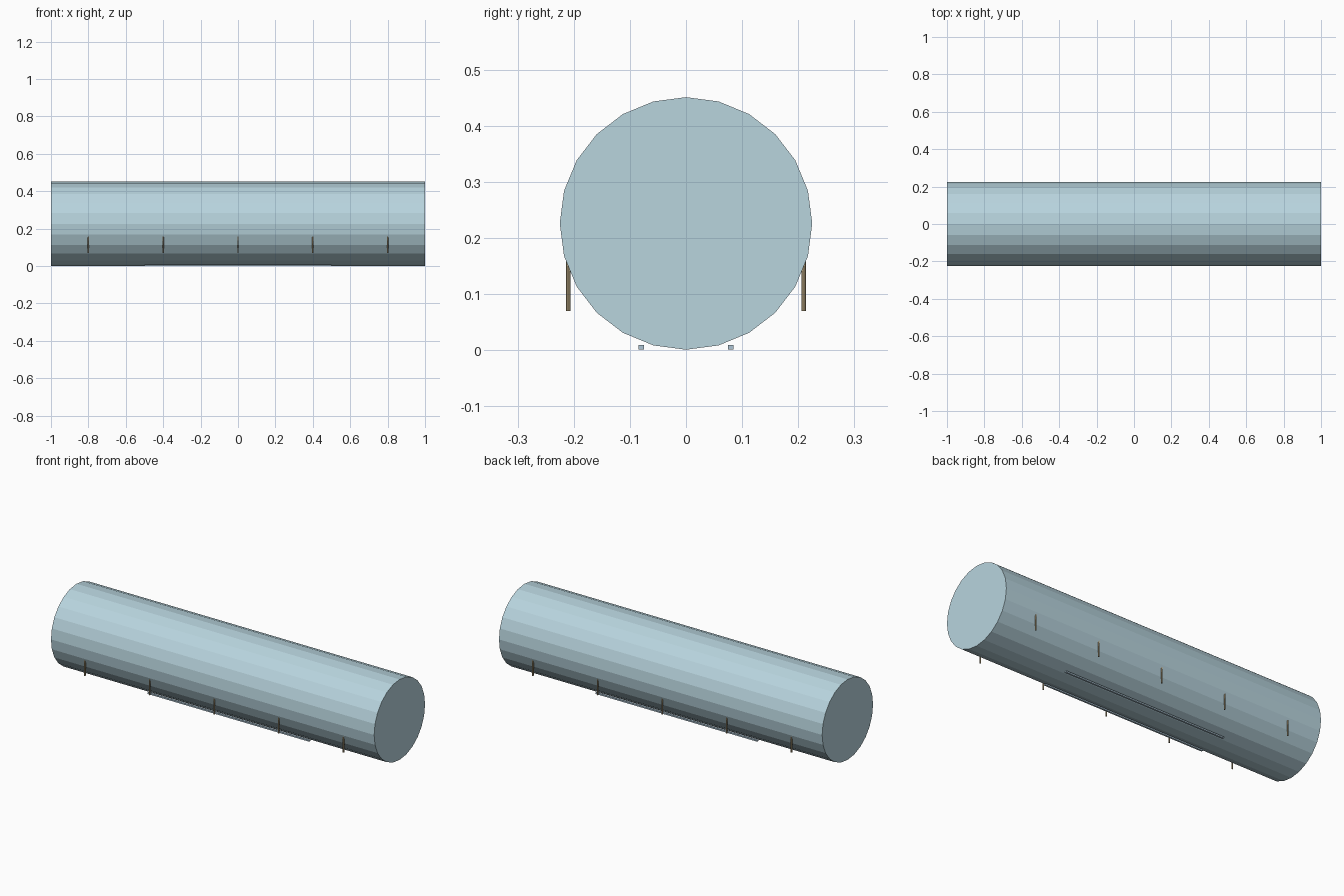
import bpy
import math

if "Cube" in bpy.data.objects:
    bpy.data.objects.remove(bpy.data.objects["Cube"])


def material(name, rgb):
    m = bpy.data.materials.new(name)
    m.diffuse_color = (*rgb, 1.0)
    m.use_nodes = True
    m.node_tree.nodes["Principled BSDF"].inputs["Base Color"].default_value = m.diffuse_color
    return m


pale_blue = material("pale_blue", (0.48, 0.66, 0.73))
steel_blue = material("steel_blue", (0.42, 0.56, 0.66))
tan = material("tan", (0.42, 0.33, 0.19))


def finish(name, mat):
    ob = bpy.context.object
    ob.name = name
    ob.data.materials.append(mat)
    bpy.ops.object.transform_apply(location=False, rotation=True, scale=True)


# Long horizontal drum with flat facets and closed ends
bpy.ops.mesh.primitive_cylinder_add(vertices=24, radius=0.225, depth=2.0,
                                    location=(0, 0, 0.226),
                                    rotation=(0, math.pi / 2, 0))
finish("main_cylinder", pale_blue)

for side, label in ((-1, "front"), (1, "back")):
    # Thin rail under the belly
    bpy.ops.mesh.primitive_cube_add(size=1, location=(0, side * 0.08, 0.005))
    bpy.context.object.scale = (1.0, 0.01, 0.008)
    finish(f"{label}_rail", steel_blue)

    # Row of slim hanging pegs
    for i in range(5):
        bpy.ops.mesh.primitive_cylinder_add(vertices=8, radius=0.004, depth=0.1,
                                            location=(-0.8 + 0.4 * i, side * 0.21, 0.12))
        finish(f"{label}_peg_{i + 1}", tan)
